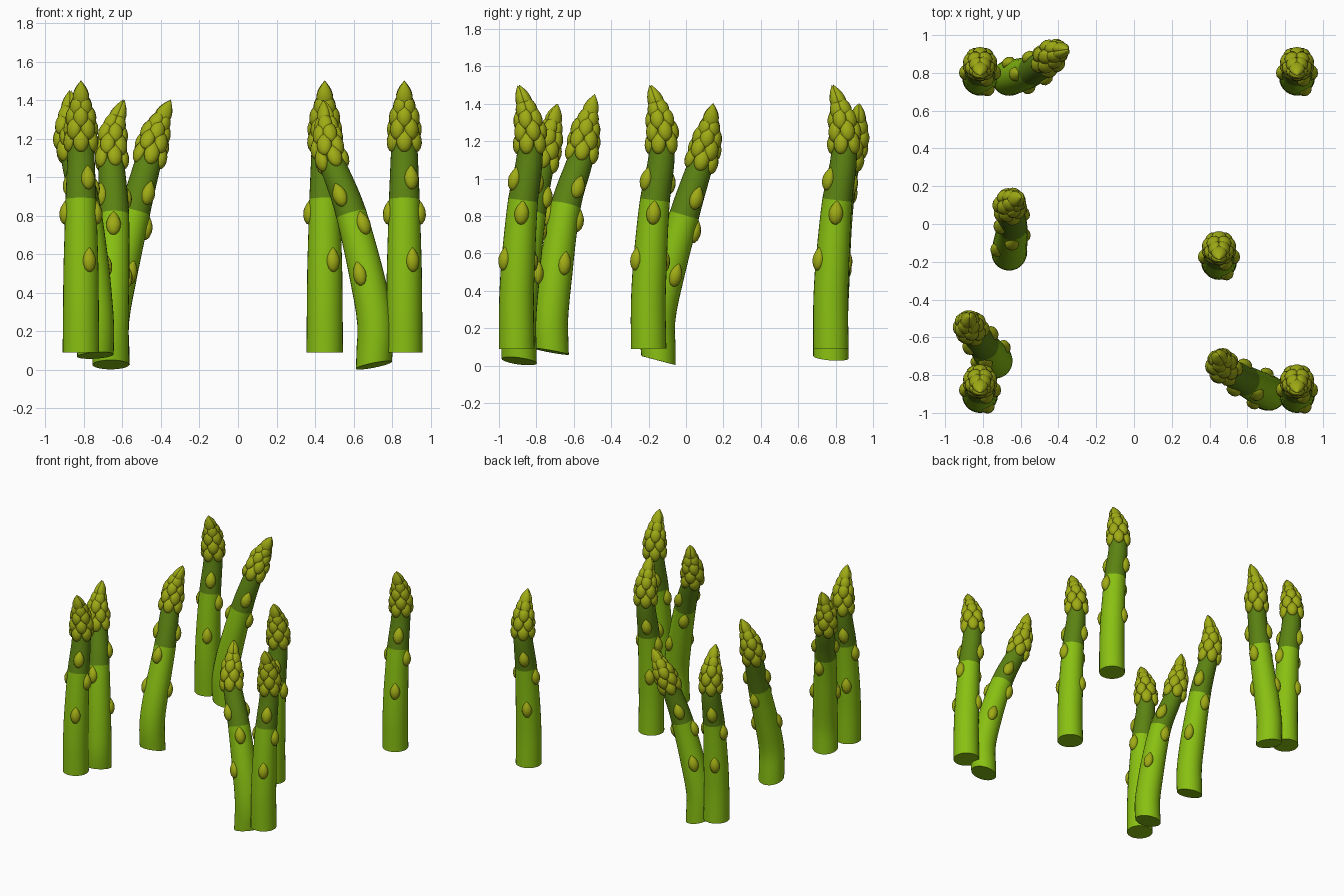
import bpy, bmesh, math
from mathutils import Vector, Matrix

if "Cube" in bpy.data.objects:
    bpy.data.objects.remove(bpy.data.objects["Cube"])


def material(name, rgb):
    m = bpy.data.materials.new(name)
    m.diffuse_color = (*rgb, 1)
    m.use_nodes = True
    m.node_tree.nodes["Principled BSDF"].inputs["Base Color"].default_value = m.diffuse_color
    return m


LIGHT = material("light green stem", (0.25, 0.53, 0.006))
DARK = material("dark green stem", (0.107, 0.225, 0.006))
BUD = material("olive bud", (0.35, 0.41, 0.007))

SIDES = 28
SPLIT = 0.555                     # where the stalk turns dark
# stalk radius along its length
RADII = [(0, .095), (.3, .091), (.555, .080), (.75, .068), (.86, .05), (.95, .018)]
# bud outline: height, radius
BUD_PROFILE = [(-.93, .4), (-.7, .76), (-.35, .98), (0, 1), (.3, .84),
               (.58, .57), (.82, .25)]


def lerp_table(table, t):
    for (a, va), (b, vb) in zip(table, table[1:]):
        if t <= b:
            return va + (vb - va) * (t - a) / (b - a)
    return table[-1][1]


def smooth_path(points):
    """Catmull-Rom curve through the points, returned as a function of arc length 0..1."""
    p = [Vector(q) for q in points]
    p = [2 * p[0] - p[1]] + p + [2 * p[-1] - p[-2]]
    pts = []
    for i in range(1, len(p) - 2):
        a, b, c, d = p[i - 1:i + 3]
        for k in range(16):
            t = k / 16
            pts.append(.5 * (2 * b + (c - a) * t + (2 * a - 5 * b + 4 * c - d) * t * t
                             + (3 * b - a - 3 * c + d) * t ** 3))
    pts.append(p[-2])
    dist = [0]
    for a, b in zip(pts, pts[1:]):
        dist.append(dist[-1] + (b - a).length)

    def at(u):
        s = u * dist[-1]
        for i in range(len(pts) - 1):
            if s <= dist[i + 1] or i == len(pts) - 2:
                return pts[i].lerp(pts[i + 1], (s - dist[i]) / (dist[i + 1] - dist[i]))
    return at


def frame(at, u, extra=Vector()):
    """Centre, tangent and two side directions of the stalk."""
    t = (at(min(u + .02, 1)) - at(max(u - .02, 0))).normalized()
    t = (t + extra).normalized()
    y = t.cross(Vector((1, 0, 0))).normalized()
    return at(u), t, y.cross(t).normalized(), y


def finish(bm, name, mats):
    bmesh.ops.recalc_face_normals(bm, faces=bm.faces)
    me = bpy.data.meshes.new(name)
    bm.to_mesh(me)
    bm.free()
    for m in mats:
        me.materials.append(m)
    ob = bpy.data.objects.new(name, me)
    bpy.context.collection.objects.link(ob)
    bpy.ops.object.select_all(action='DESELECT')
    ob.select_set(True)
    bpy.context.view_layer.objects.active = ob
    bpy.ops.object.shade_smooth_by_angle(angle=math.radians(50))


def make_stalk(at, tilt, name):
    bm = bmesh.new()
    us = [0] + [.06 + .045 * i for i in range(20)] + [SPLIT]
    us = sorted(set(u for u in us if u < .95))
    rings = []
    for u in us:
        c, t, x, y = frame(at, u, Vector((*tilt, 0)) if u == 0 else Vector())
        r = lerp_table(RADII, u)
        rings.append([bm.verts.new(c + r * (math.cos(a) * x + math.sin(a) * y))
                      for a in (2 * math.pi * k / SIDES for k in range(SIDES))])
    bm.faces.new(rings[0])
    bm.faces.new(rings[-1])
    for u, lo, hi in zip(us, rings, rings[1:]):
        for k in range(SIDES):
            n = (k + 1) % SIDES
            f = bm.faces.new((lo[k], lo[n], hi[n], hi[k]))
            f.material_index = int(u >= SPLIT - .001)
    finish(bm, name, [LIGHT, DARK])


def add_bud(bm, centre, up, out, w, h, d):
    side = up.cross(out).normalized()
    out = side.cross(up).normalized()
    n = 12

    def pt(z, r, a):
        # the tip curls slightly back towards the stalk
        return bm.verts.new(centre + up * z * h + side * (w * r * math.cos(a))
                            + out * (d * r * math.sin(a)))
    rings = [[pt(z, r, 2 * math.pi * k / n) for k in range(n)] for z, r in BUD_PROFILE]
    bottom, top = pt(-1, 0, 0), pt(1, 0, 0)
    for k in range(n):
        m = (k + 1) % n
        bm.faces.new((bottom, rings[0][m], rings[0][k]))
        bm.faces.new((top, rings[-1][k], rings[-1][m]))
        for lo, hi in zip(rings, rings[1:]):
            bm.faces.new((lo[k], lo[m], hi[m], hi[k]))


# scale rings: position, count, first angle, distance, inward lean, half width/height/depth
SCALES = [(.335, 2, -60, .086, .05, .036, .067, .030),
          (.510, 2, 0, .079, .05, .038, .067, .032),
          (.630, 2, -60, .072, .05, .038, .067, .032),
          (.775, 5, -90, .062, .08, .040, .066, .030),
          (.822, 5, -54, .060, .15, .040, .066, .030),
          (.868, 5, -90, .050, .22, .038, .064, .028),
          (.905, 4, -45, .034, .22, .037, .062, .026),
          (.938, 2, -90, .012, .10, .042, .080, .030)]


def make_buds(at, spin, name):
    bm = bmesh.new()
    for u, count, start, dist, lean, w, h, d in SCALES:
        c, t, x, y = frame(at, u)
        for k in range(count):
            a = math.radians(start + spin + 360 * k / count)
            out = math.cos(a) * x + math.sin(a) * y
            add_bud(bm, c + out * dist, (t - out * lean).normalized(), out, w, h, d)
    finish(bm, name, [BUD])


# upright spears share one curve
UPRIGHT = [(0, .09), (0, .40), (.03, .85), (.07, 1.12), (.06, 1.33), (.005, 1.51)]
SPEARS = [([(x, y + dy, z) for dy, z in UPRIGHT], (0, 0), 0)
          for x, y in [(-.815, .775), (.863, .775), (.45, -.2), (-.815, -.905), (.863, -.905)]]
# leaning spears: path, tilt of the cut base, spin of the buds
SPEARS += [
    ([(-.655, .775, .045), (-.652, .775, .30), (-.54, .81, .80), (-.46, .865, 1.1),
      (-.42, .91, 1.25), (-.345, .925, 1.41)], (.2, .08), 10),
    ([(-.66, -.147, .027), (-.66, -.142, .30), (-.645, -.01, .80), (-.658, .085, 1.1),
      (-.645, .12, 1.25), (-.588, .147, 1.41)], (0, .27), 90),
    ([(-.74, -.72, .075), (-.74, -.72, .30), (-.79, -.65, .82), (-.85, -.565, 1.1),
      (-.875, -.535, 1.27), (-.87, -.485, 1.46)], (-.08, .2), 90),
    ([(.705, -.892, .024), (.705, -.89, .30), (.59, -.83, .80), (.48, -.765, 1.1),
      (.46, -.725, 1.25), (.445, -.685, 1.41)], (-.22, .14), -55)]

for i, (path, tilt, spin) in enumerate(SPEARS, 1):
    curve = smooth_path(path)
    make_stalk(curve, tilt, f"stalk_{i}")
    make_buds(curve, spin, f"buds_{i}")
